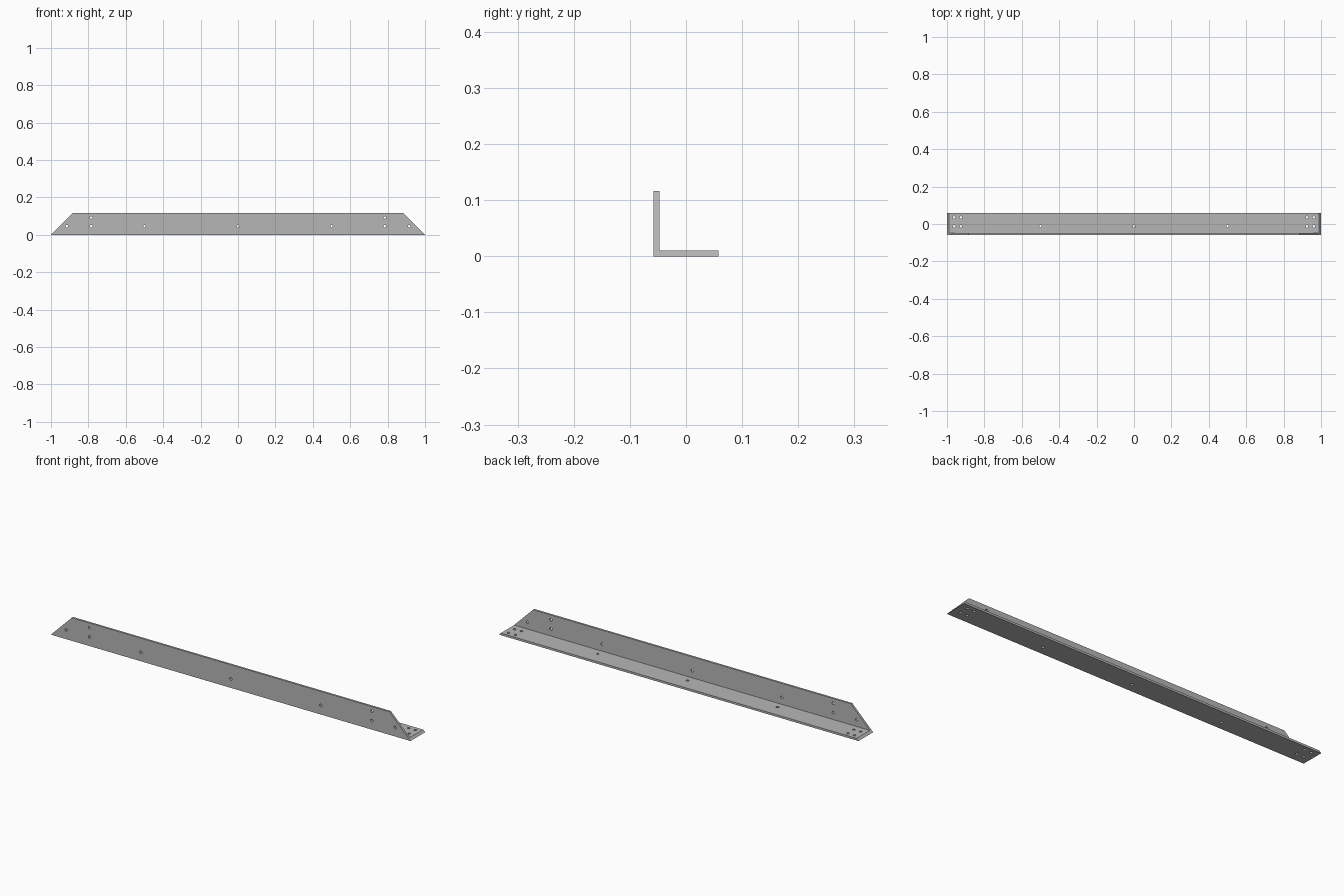
import bpy, bmesh, math
from mathutils import Matrix

if "Cube" in bpy.data.objects:
    bpy.data.objects.remove(bpy.data.objects["Cube"])

W = 0.058      # half width of the lower flange
H = 0.116      # height of the upright flange
T = 0.0105     # plate thickness
R = 0.0068     # bolt hole radius

steel = bpy.data.materials.new("grey_steel")
steel.diffuse_color = (0.47, 0.47, 0.47, 1)
steel.use_nodes = True
steel.node_tree.nodes["Principled BSDF"].inputs["Base Color"].default_value = steel.diffuse_color


def make_object(name, bm):
    bmesh.ops.recalc_face_normals(bm, faces=bm.faces)
    mesh = bpy.data.meshes.new(name)
    bm.to_mesh(mesh)
    bm.free()
    mesh.materials.append(steel)
    obj = bpy.data.objects.new(name, mesh)
    bpy.context.collection.objects.link(obj)
    return obj


# L-shaped bar, both ends mitred at 45 degrees
profile = [(-W, 0), (W, 0), (W, T), (-W + T, T), (-W + T, H), (-W, H)]
bm = bmesh.new()
ends = [[bm.verts.new((s * (1 - z), y, z)) for y, z in profile] for s in (-1, 1)]
for ring in ends:
    bm.faces.new(ring)
for i in range(len(profile)):
    j = (i + 1) % len(profile)
    bm.faces.new((ends[0][i], ends[0][j], ends[1][j], ends[1][i]))
bar = make_object("angle_bar", bm)

# Bolt hole cutters
bm = bmesh.new()


def hole(matrix):
    bmesh.ops.create_cone(bm, cap_ends=True, segments=24, radius1=R, radius2=R,
                          depth=4 * T, matrix=matrix)


turn = Matrix.Rotation(math.pi / 2, 4, 'X')
upright = [(0.915, 0.045), (0.785, 0.045), (0.785, 0.092), (0.5, 0.045)]
lower = [(0.962, 0.035), (0.925, 0.035), (0.962, -0.013), (0.925, -0.013), (0.5, -0.013)]
for x, z in [(s * x, z) for s in (-1, 1) for x, z in upright] + [(0, 0.045)]:
    hole(Matrix.Translation((x, -W + T / 2, z)) @ turn)
for x, y in [(s * x, y) for s in (-1, 1) for x, y in lower] + [(0, -0.013)]:
    hole(Matrix.Translation((x, y, T / 2)))
cutter = make_object("hole_cutter", bm)
cutter.hide_render = True

# Drill the holes
mod = bar.modifiers.new("holes", 'BOOLEAN')
mod.object = cutter
mod.operation = 'DIFFERENCE'
mod.solver = 'EXACT'
bpy.context.view_layer.objects.active = bar
bar.select_set(True)
cutter.select_set(False)
bpy.ops.object.modifier_apply(modifier=mod.name)
bpy.data.objects.remove(cutter)
bpy.ops.object.shade_smooth_by_angle(angle=math.radians(30))
